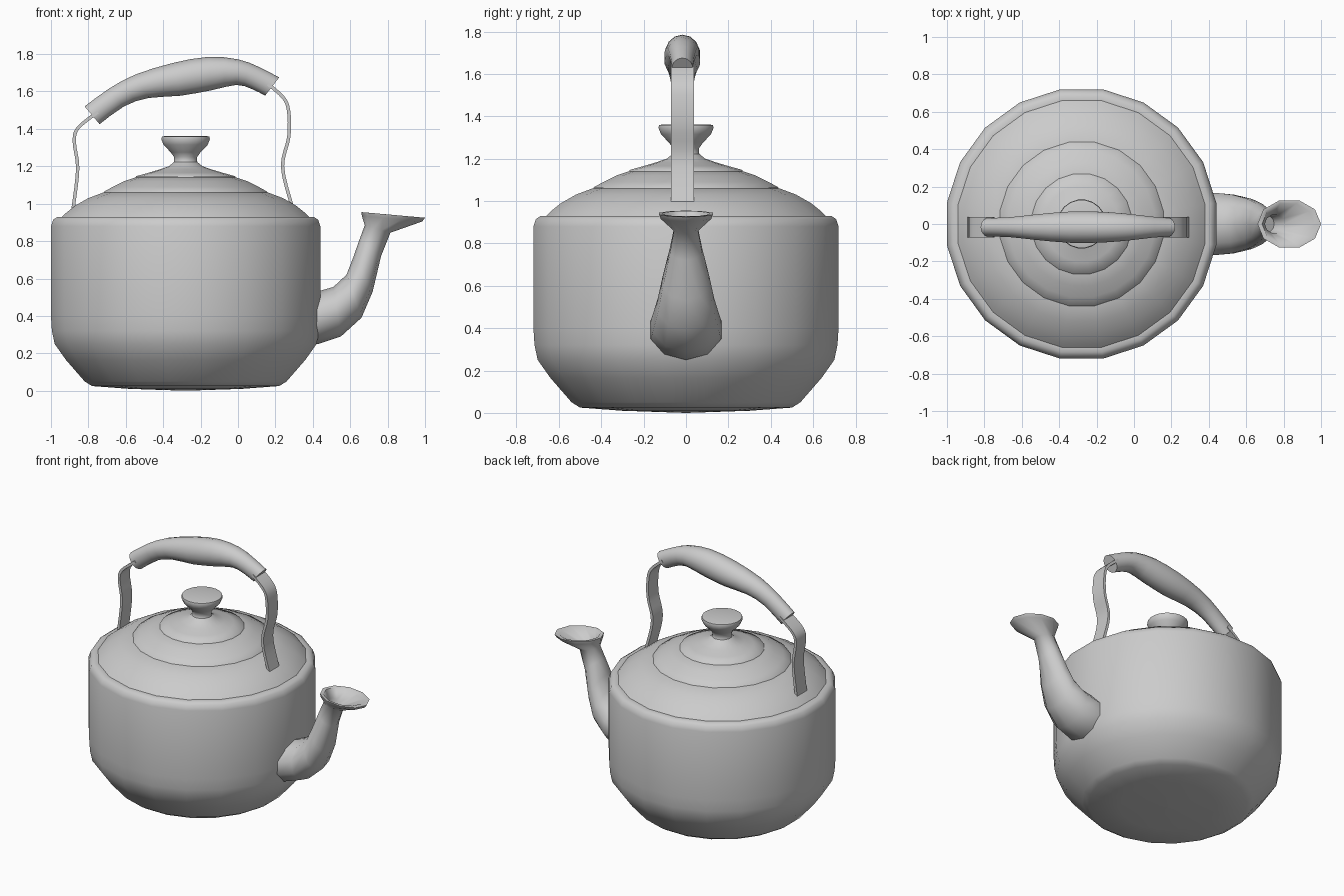
import bpy
import bmesh
import math
from mathutils import Vector

cube = bpy.data.objects.get("Cube")
if cube:
    bpy.data.objects.remove(cube, do_unlink=True)

# One plain grey for the whole kettle
grey = bpy.data.materials.new("light grey")
grey.use_nodes = True
colour = (0.6, 0.6, 0.6, 1)
grey.diffuse_color = colour
grey.node_tree.nodes["Principled BSDF"].inputs["Base Color"].default_value = colour

BODY_X = -0.28      # axis of the pot
HANDLE_Y = -0.017   # plane of the handle and straps


def finish(name, bm, angle):
    """Turn the bmesh into a smooth shaded object."""
    bmesh.ops.remove_doubles(bm, verts=bm.verts, dist=0.0001)
    bmesh.ops.recalc_face_normals(bm, faces=bm.faces)
    mesh = bpy.data.meshes.new(name)
    bm.to_mesh(mesh)
    bm.free()
    mesh.materials.append(grey)
    obj = bpy.data.objects.new(name, mesh)
    bpy.context.collection.objects.link(obj)
    bpy.ops.object.select_all(action='DESELECT')
    obj.select_set(True)
    bpy.context.view_layer.objects.active = obj
    bpy.ops.object.shade_smooth_by_angle(angle=math.radians(angle))
    return obj


def skin(bm, rings, caps=True):
    """Bridge a list of point rings with quads and close the ends."""
    loops = [[bm.verts.new(p) for p in ring] for ring in rings]
    count = len(loops[0])
    for low, high in zip(loops, loops[1:]):
        for i in range(count):
            j = (i + 1) % count
            bm.faces.new((low[i], low[j], high[j], high[i]))
    if caps:
        bm.faces.new(loops[0])
        bm.faces.new(loops[-1])


def lathe(name, profile, sides=20, angle=45):
    """Revolve a (radius, height) profile around the pot axis."""
    grow = 1 / math.cos(math.pi / sides)
    rings = []
    for r, z in profile:
        turns = [(i + 0.5) * math.tau / sides for i in range(sides)]
        rings.append([(BODY_X + r * grow * math.cos(t), r * grow * math.sin(t), z)
                      for t in turns])
    bm = bmesh.new()
    skin(bm, rings)
    return finish(name, bm, angle)


def smooth_path(points, steps):
    """Catmull-Rom interpolation of equal length tuples."""
    pts = [points[0], *points, points[-1]]
    out = []
    for k in range(len(points) - 1):
        a, b, c, d = (Vector(p) for p in pts[k:k + 4])
        for s in range(steps):
            t = s / steps
            out.append(b + (c - a) * (t / 2)
                       + (a * 2 - b * 5 + c * 4 - d) * (t * t / 2)
                       + (b * 3 - a - c * 3 + d) * (t ** 3 / 2))
    return out + [Vector(points[-1])]


def tube(name, sections, sides, y=0.0, angle=60):
    """Loft ellipses given as upper x, z, lower x, z and half width."""
    rings = []
    for ux, uz, lx, lz, half in sections:
        ring = []
        for i in range(sides):
            t = i * math.tau / sides
            f = (1 - math.cos(t)) / 2
            ring.append((ux + (lx - ux) * f, y + half * math.sin(t), uz + (lz - uz) * f))
        rings.append(ring)
    bm = bmesh.new()
    skin(bm, rings)
    return finish(name, bm, angle)


def strap(name, points, width=0.108, thick=0.018):
    """Flat metal band following an (x, z) path."""
    path = smooth_path(points, 4)
    rings = []
    for i, p in enumerate(path):
        along = path[min(i + 1, len(path) - 1)] - path[max(i - 1, 0)]
        side = Vector((along.y, -along.x)).normalized() * thick / 2
        rings.append([(p.x + s * side.x, HANDLE_Y + w * width / 2, p.y + s * side.y)
                      for s, w in ((1, 1), (1, -1), (-1, -1), (-1, 1))])
    bm = bmesh.new()
    skin(bm, rings)
    return finish(name, bm, 40)


# Pot body with a rounded shoulder and a tapered foot
lathe("body", [(0.001, 0), (0.3, 0.01), (0.5, 0.025), (0.54, 0.05), (0.64, 0.165),
               (0.7, 0.25), (0.715, 0.32), (0.72, 0.4), (0.72, 0.88),
               (0.708, 0.915), (0.685, 0.93), (0.66, 0.93)], angle=50)

# Domed shoulder, lid and stepped lid centre
lathe("shoulder_dome", [(0.665, 0.925), (0.64, 0.95), (0.59, 0.99), (0.52, 1.03),
                        (0.44, 1.06), (0.4, 1.06)])
lathe("lid", [(0.44, 1.055), (0.435, 1.065), (0.39, 1.09), (0.33, 1.12),
              (0.27, 1.14), (0.24, 1.14)])
lathe("lid_centre", [(0.27, 1.135), (0.265, 1.147), (0.2, 1.165), (0.14, 1.183),
                     (0.09, 1.2), (0.06, 1.225), (0.05, 1.23)], angle=60)

# Flared knob
lathe("knob", [(0.07, 1.21), (0.062, 1.225), (0.062, 1.25), (0.08, 1.275), (0.118, 1.315),
               (0.13, 1.345), (0.127, 1.358), (0.11, 1.362), (0.001, 1.362)], angle=60)

# Curved spout with a flared, hollow lip
tube("spout", [
    (0.36, 0.535, 0.36, 0.25, 0.17), (0.44, 0.535, 0.43, 0.25, 0.175),
    (0.51, 0.555, 0.55, 0.29, 0.165), (0.58, 0.62, 0.66, 0.39, 0.14),
    (0.615, 0.71, 0.72, 0.53, 0.115), (0.65, 0.81, 0.765, 0.72, 0.08),
    (0.678, 0.885, 0.815, 0.845, 0.06), (0.662, 0.935, 0.985, 0.905, 0.125),
    (0.66, 0.955, 1.0, 0.925, 0.133), (0.685, 0.953, 0.965, 0.928, 0.115),
    (0.7, 0.89, 0.805, 0.86, 0.05), (0.68, 0.82, 0.75, 0.77, 0.045)], sides=10, angle=65)

# Two bent straps
strap("left_strap", [(0.3, 0.96), (0.282, 1.01), (0.238, 1.2), (0.272, 1.36),
                     (0.27, 1.5), (0.24, 1.57), (0.16, 1.64)])
strap("right_strap", [(-0.885, 0.96), (-0.878, 1.0), (-0.857, 1.19), (-0.875, 1.33),
                      (-0.855, 1.405), (-0.75, 1.49)])

# Contoured grip
tube("handle_grip", smooth_path([
    (-0.82, 1.52, -0.74, 1.425, 0.05), (-0.69, 1.615, -0.61, 1.52, 0.055),
    (-0.55, 1.69, -0.48, 1.565, 0.07), (-0.35, 1.752, -0.31, 1.577, 0.086),
    (-0.16, 1.785, -0.14, 1.607, 0.083), (0, 1.772, -0.01, 1.635, 0.07),
    (0.11, 1.732, 0.07, 1.615, 0.058), (0.22, 1.675, 0.145, 1.578, 0.05)], 2),
    sides=14, y=HANDLE_Y)
